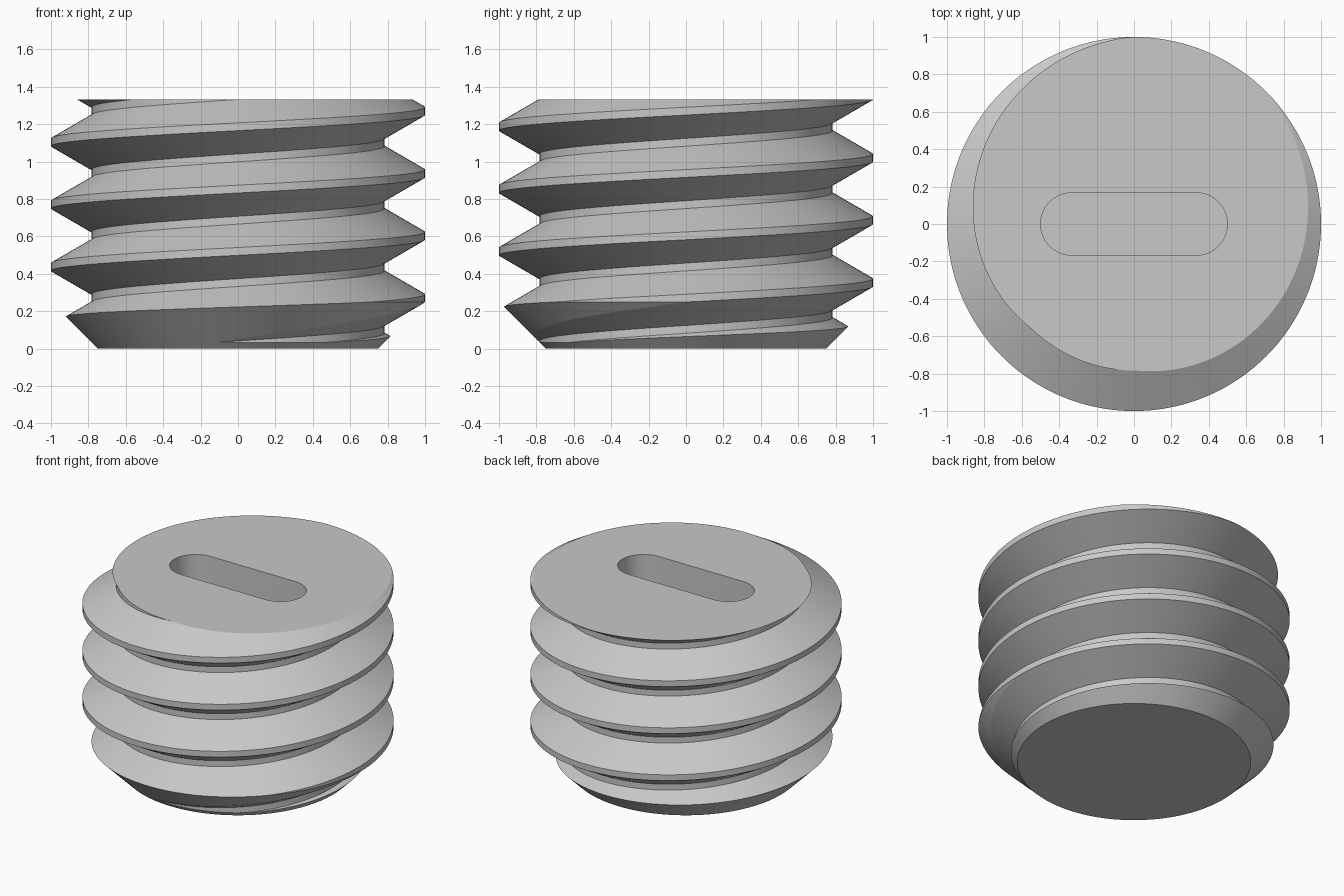
import bpy, bmesh
from math import pi, cos, sin, sqrt, radians

cube = bpy.data.objects.get("Cube")
if cube:
    bpy.data.objects.remove(cube, do_unlink=True)

PITCH = 1 / 3
HEIGHT = 4 * PITCH
CREST = PITCH / 8                    # width of the flat crest and flat root
FLANK = 3 * PITCH / 8                # height of each sloping flank
ROOT_R = 1 - FLANK * sqrt(3)         # 60 degree thread
PHASE = 0.27                         # crest height on the +x side
TIP_R = 0.75                         # bottom radius of the 45 degree chamfer
STEPS = 144
SLOT_X, SLOT_R, SLOT_DEPTH = 0.333, 0.167, 0.5


def clamp(v, low, high):
    return max(low, min(high, v))


def thread_radius(z, crest_z):
    """Radius of the thread at height z, given the height of any crest."""
    away = abs((z - crest_z + PITCH / 2) % PITCH - PITCH / 2)
    return clamp(1 - (away - CREST / 2) * sqrt(3), ROOT_R, 1)


def column(angle):
    """Vertical section of the screw at one angle, cut by ends and chamfer."""
    crest_z = PHASE + PITCH * angle / (2 * pi)
    half = CREST / 2
    breaks = [crest_z + k * PITCH + d
              for k in range(-3, 6)
              for d in (-half - FLANK, -half, half, half + FLANK)]
    breaks = [clamp(z, 0, HEIGHT) for z in breaks]
    heights = [breaks[0]]
    for a, b in zip(breaks, breaks[1:]):
        # Extra point where the chamfer meets this piece of the thread
        ga = thread_radius(a, crest_z) - TIP_R - a
        gb = thread_radius(b, crest_z) - TIP_R - b
        t = clamp(ga / (ga - gb), 0, 1) if abs(ga - gb) > 1e-7 else 0
        heights += [a + (b - a) * t, b]
    radii = [min(thread_radius(z, crest_z), TIP_R + z) for z in heights]
    return [(r * cos(angle), r * sin(angle), z) for r, z in zip(radii, heights)]


# Threaded side
bm = bmesh.new()
columns = [[bm.verts.new(p) for p in column(2 * pi * i / STEPS)]
           for i in range(STEPS + 1)]
for left, right in zip(columns, columns[1:]):
    for j in range(len(left) - 1):
        bm.faces.new((left[j], right[j], right[j + 1], left[j + 1]))
bmesh.ops.remove_doubles(bm, verts=bm.verts[:], dist=1e-4)

# Rounded driver slot: walls and floor
outline = []
for side in (1, -1):
    for i in range(17):
        a = -pi / 2 + pi * i / 16
        outline.append((side * (SLOT_X + SLOT_R * cos(a)), side * SLOT_R * sin(a)))
rim = [bm.verts.new((x, y, HEIGHT)) for x, y in outline]
floor = [bm.verts.new((x, y, HEIGHT - SLOT_DEPTH)) for x, y in outline]
for i in range(len(rim)):
    n = (i + 1) % len(rim)
    bm.faces.new((rim[n], rim[i], floor[i], floor[n]))
bm.faces.new(floor)


def open_edges(z):
    return [e for e in bm.edges if e.is_boundary
            and all(abs(v.co.z - z) < 1e-4 for v in e.verts)]


# Flat ends, the top one with the slot opening left out
bmesh.ops.holes_fill(bm, edges=open_edges(0), sides=0)
bmesh.ops.triangle_fill(bm, edges=open_edges(HEIGHT), use_beauty=True,
                        normal=(0, 0, 1))
bmesh.ops.recalc_face_normals(bm, faces=bm.faces[:])

mesh = bpy.data.meshes.new("threaded_plug")
bm.to_mesh(mesh)
bm.free()
plug = bpy.data.objects.new("threaded_plug", mesh)
bpy.context.collection.objects.link(plug)

# Plain grey metal
grey = bpy.data.materials.new("light_grey")
grey.use_nodes = True
colour = (0.58, 0.58, 0.58, 1)
grey.diffuse_color = colour
grey.node_tree.nodes["Principled BSDF"].inputs["Base Color"].default_value = colour
mesh.materials.append(grey)

bpy.ops.object.select_all(action="DESELECT")
plug.select_set(True)
bpy.context.view_layer.objects.active = plug
bpy.ops.object.shade_smooth_by_angle(angle=radians(12))
